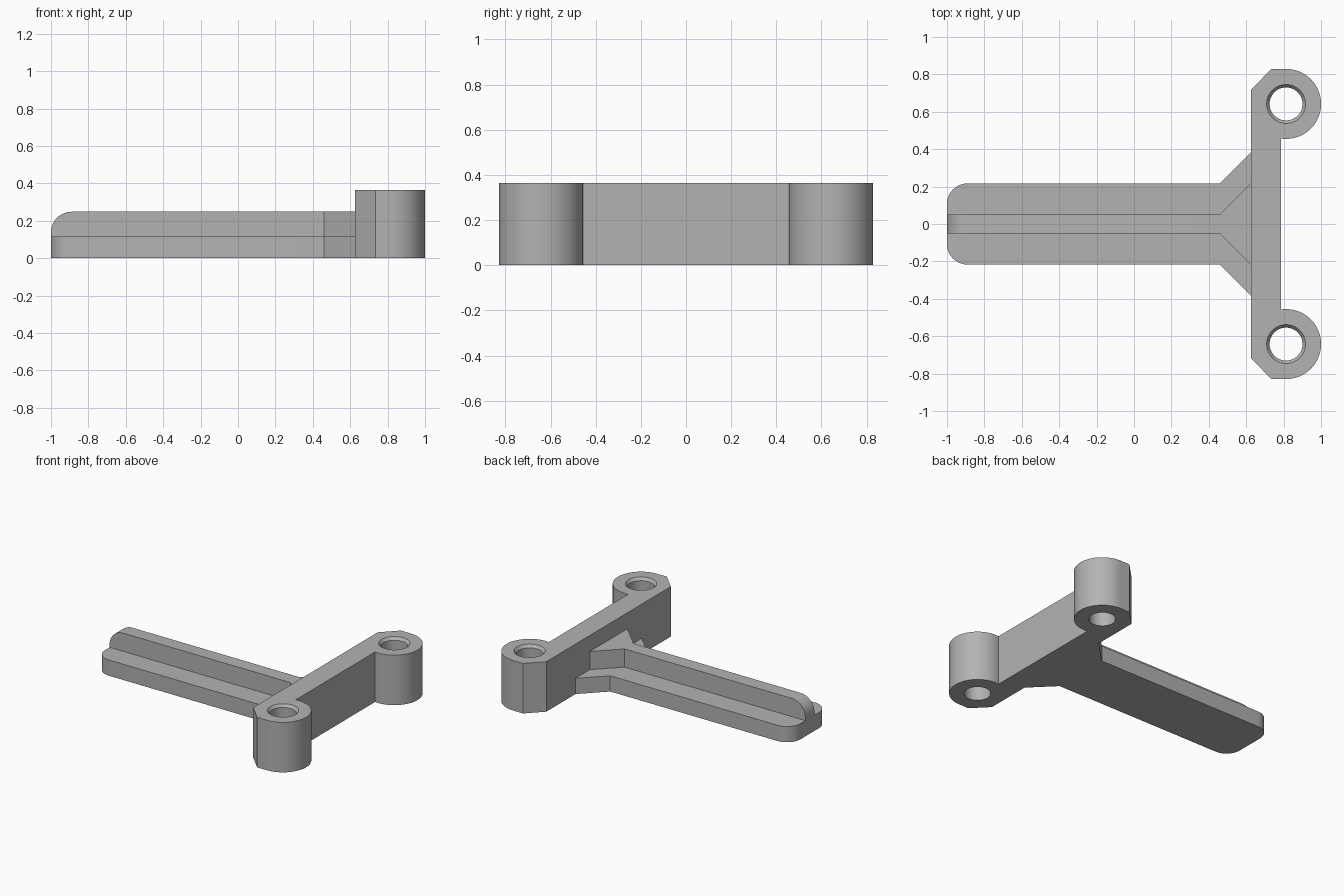
import bpy, bmesh, math
from mathutils import Matrix

cube = bpy.data.objects.get("Cube")
if cube:
    bpy.data.objects.remove(cube, do_unlink=True)

NOSE = -1.0          # free end of the arm
BAR_X = 0.625        # face of the crossbar the arm meets
BASE_H, RIB_H, BAR_H = 0.115, 0.248, 0.365
BOSS_X, BOSS_Y, BOSS_R = 0.813, 0.642, 0.187
HOLE_R = 0.088

grey = bpy.data.materials.new("plain_grey")
grey.use_nodes = True
colour = (0.45, 0.45, 0.45, 1)
grey.diffuse_color = colour
grey.node_tree.nodes["Principled BSDF"].inputs["Base Color"].default_value = colour


def link(name, bm):
    bmesh.ops.recalc_face_normals(bm, faces=bm.faces[:])
    mesh = bpy.data.meshes.new(name)
    bm.to_mesh(mesh)
    bm.free()
    mesh.materials.append(grey)
    obj = bpy.data.objects.new(name, mesh)
    bpy.context.collection.objects.link(obj)
    return obj


def activate(obj):
    bpy.ops.object.select_all(action='DESELECT')
    obj.select_set(True)
    bpy.context.view_layer.objects.active = obj


def smooth(obj):
    activate(obj)
    bpy.ops.object.shade_smooth_by_angle(angle=math.radians(30))


def prism(half, z0, z1):
    """Extrude an outline given by its +y half, mirrored across y = 0."""
    outline = half + [(x, -y) for x, y in reversed(half)]
    bm = bmesh.new()
    face = bm.faces.new([bm.verts.new((x, y, z0)) for x, y in outline])
    top = bmesh.ops.extrude_face_region(bm, geom=[face])["geom"]
    bmesh.ops.translate(bm, vec=(0, 0, z1 - z0),
                        verts=[v for v in top if isinstance(v, bmesh.types.BMVert)])
    return bm


def round_edges(bm, rule):
    edges = [e for e in bm.edges
             if all(abs(v.co.x - NOSE) < 1e-4 for v in e.verts) and rule(*e.verts)]
    bmesh.ops.bevel(bm, geom=edges, offset=0.11, segments=12, profile=0.5,
                    affect='EDGES', clamp_overlap=False)


def arm_outline(half_width):
    flare = 0.165
    return [(NOSE, half_width), (BAR_X - flare, half_width), (BAR_X, half_width + flare)]


# Flat arm with rounded corners and a flared root
bm = prism(arm_outline(0.217), 0, BASE_H)
round_edges(bm, lambda a, b: abs(a.co.z - b.co.z) > 0.01)
smooth(link("arm_base", bm))

# Stiffening rib with a rounded nose
bm = prism(arm_outline(0.052), BASE_H, RIB_H)
round_edges(bm, lambda a, b: min(a.co.z, b.co.z) > RIB_H - 0.001)
smooth(link("arm_rib", bm))

# Crossbar with a round boss at each end
bar_back = 0.787
start = math.pi / 2
end = -math.pi + math.acos((bar_back - BOSS_X) / BOSS_R) * -1 + math.pi
steps = 48
half = [(BAR_X, 0.718), (0.735, BOSS_Y + BOSS_R)]
for i in range(steps + 1):
    a = start + (end - start) * i / steps
    half.append((BOSS_X + BOSS_R * math.cos(a), BOSS_Y + BOSS_R * math.sin(a)))
crossbar = link("crossbar", prism(half, 0, BAR_H))

# Bolt holes with a countersunk top
for side in (-1, 1):
    for low, high, z0, z1 in ((HOLE_R, HOLE_R, -0.1, 0.5),
                              (HOLE_R - 0.016, HOLE_R + 0.032, 0.325, 0.385)):
        bm = bmesh.new()
        bmesh.ops.create_cone(bm, cap_ends=True, segments=48, radius1=low, radius2=high,
                              depth=z1 - z0,
                              matrix=Matrix.Translation((BOSS_X, side * BOSS_Y, (z0 + z1) / 2)))
        cutter = link("hole_cutter", bm)
        cutter.hide_render = True
        cut = crossbar.modifiers.new("hole", 'BOOLEAN')
        cut.operation, cut.solver, cut.object = 'DIFFERENCE', 'EXACT', cutter
        activate(crossbar)
        bpy.ops.object.modifier_apply(modifier=cut.name)
        bpy.data.objects.remove(cutter, do_unlink=True)
smooth(crossbar)
